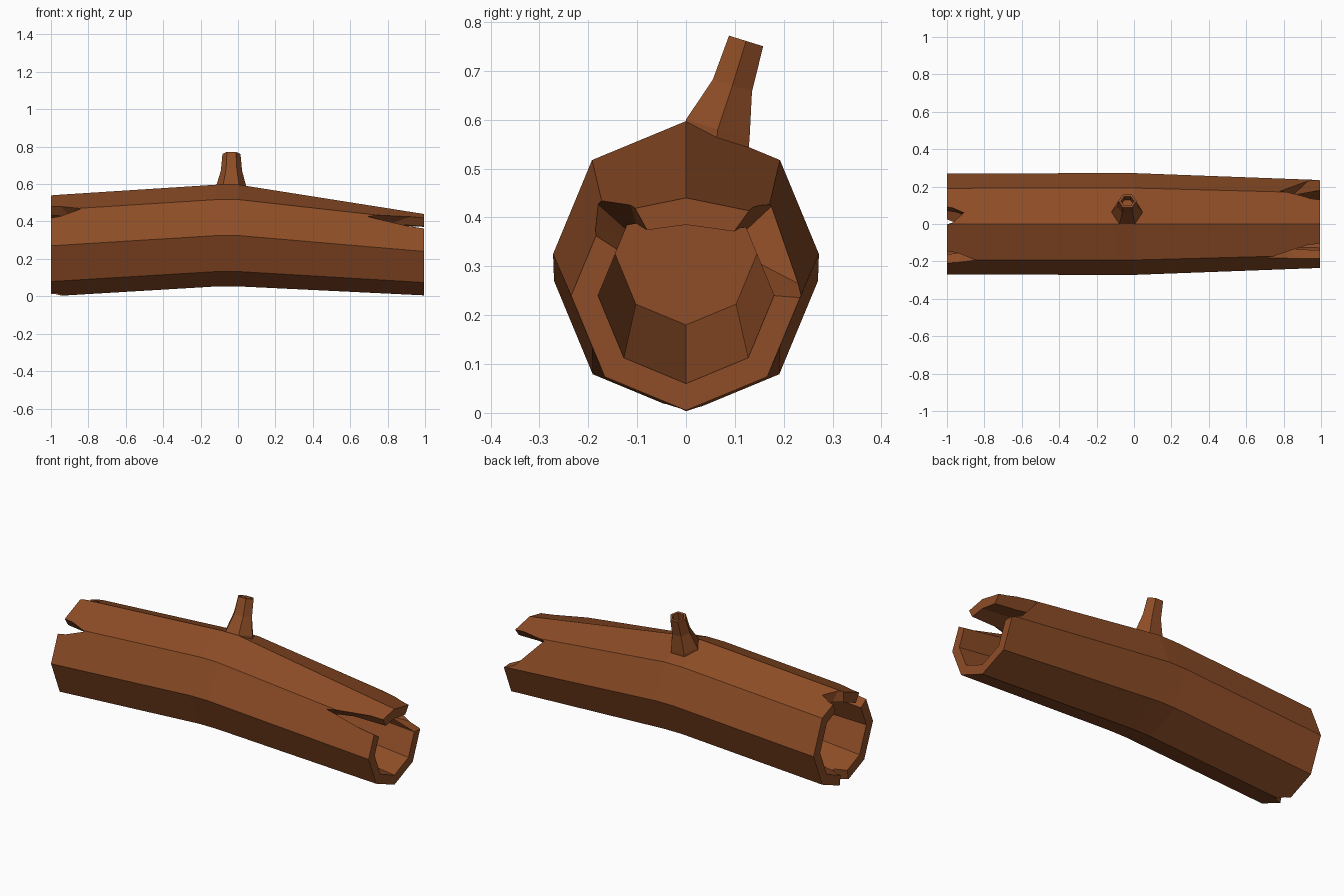
import bpy, bmesh
from math import cos, sin, pi
from mathutils import Vector

cube = bpy.data.objects.get("Cube")
if cube:
    bpy.data.objects.remove(cube, do_unlink=True)

bark = bpy.data.materials.new("brown_bark")
bark.use_nodes = True
colour = (0.27, 0.074, 0.02, 1)
bark.diffuse_color = colour
bsdf = next(n for n in bark.node_tree.nodes if n.type == 'BSDF_PRINCIPLED')
bsdf.inputs["Base Color"].default_value = colour
bsdf.inputs["Roughness"].default_value = 0.9


def finish(bm, name):
    bmesh.ops.recalc_face_normals(bm, faces=bm.faces)
    mesh = bpy.data.meshes.new(name)
    bm.to_mesh(mesh)
    bm.free()
    obj = bpy.data.objects.new(name, mesh)
    bpy.context.collection.objects.link(obj)
    mesh.materials.append(bark)
    return obj


def loft(name, rings):
    """Skin a list of equal point rings and cap both ends."""
    bm = bmesh.new()
    loops = [[bm.verts.new(p) for p in ring] for ring in rings]
    n = len(loops[0])
    for a, b in zip(loops, loops[1:]):
        for i in range(n):
            j = (i + 1) % n
            bm.faces.new((a[i], a[j], b[j], b[i]))
    bm.faces.new(loops[0])
    bm.faces.new(loops[-1])
    return finish(bm, name)


def log_ring(x, z, r, drop=0):
    """Octagon across the log with a corner on top, which may be lowered."""
    ring = [Vector((x, r * sin(i * pi / 4), z + r * cos(i * pi / 4))) for i in range(8)]
    ring[0].z -= drop
    return ring


# Hollow log: left cavity, outer bark, right cavity
log = loft("hollow_log", [
    log_ring(-0.15, 0.325, 0.145),
    log_ring(-1, 0.27, 0.21),
    log_ring(-1, 0.27, 0.27),
    log_ring(-0.11, 0.325, 0.272),
    log_ring(0, 0.325, 0.272),
    log_ring(0.995, 0.24, 0.235, 0.035),
    log_ring(0.995, 0.24, 0.18, 0.035),
    log_ring(0.05, 0.325, 0.145),
])


def axis_height(x):
    return 0.325 + (0.055 * x if x < 0 else -0.085 * x)


def split_log(tip, side_a, side_b, inner=0.5):
    """Cut a V-shaped crack through the wall, from an inner tip to the log end."""
    tip, side_a, side_b = map(Vector, (tip, side_a, side_b))
    bm = bmesh.new()
    for p in (tip, tip + (side_a - tip) * 1.15, tip + (side_b - tip) * 1.15):
        centre = Vector((p.x, 0, axis_height(p.x)))
        for scale in (inner, 1.35):
            bm.verts.new(centre + (p - centre) * scale)
    bmesh.ops.convex_hull(bm, input=bm.verts)
    cutter = finish(bm, "crack_cutter")
    cutter.hide_render = True
    mod = log.modifiers.new("crack", 'BOOLEAN')
    mod.operation = 'DIFFERENCE'
    mod.solver = 'EXACT'
    mod.object = cutter
    bpy.context.view_layer.objects.active = log
    bpy.ops.object.modifier_apply(modifier=mod.name)
    bpy.data.objects.remove(cutter, do_unlink=True)


# Cracks at the left (+x) end: front and wide back
split_log((0.69, -0.178, 0.425), (1, -0.105, 0.41), (1, -0.185, 0.365))
split_log((0.78, 0.172, 0.42), (1, 0.13, 0.41), (1, 0.235, 0.245))
# Cracks at the right (-x) end: front, top and bottom
split_log((-0.84, -0.19, 0.465), (-1, -0.15, 0.48), (-1, -0.205, 0.42))
split_log((-0.91, 0.06, 0.52), (-1, 0.0, 0.54), (-1, 0.09, 0.505))
split_log((-0.93, -0.01, 0.005), (-1, 0.03, 0.015), (-1, -0.045, 0.02), 0.65)


# Broken branch stub with a small hollow tip, leaning back
def branch_ring(x, y, z, rx, ry):
    tilt = -0.31
    ring = []
    for i in range(6):
        dy = ry * sin(i * pi / 3) / sin(pi / 3)
        ring.append((x + rx * cos(i * pi / 3), y + dy, z + tilt * dy))
    return ring


loft("branch_stub", [
    branch_ring(-0.037, 0.06, 0.53, 0.085, 0.065),
    branch_ring(-0.037, 0.065, 0.58, 0.083, 0.065),
    branch_ring(-0.035, 0.095, 0.67, 0.057, 0.04),
    branch_ring(-0.035, 0.123, 0.761, 0.048, 0.035),
    branch_ring(-0.035, 0.123, 0.761, 0.035, 0.024),
    branch_ring(-0.035, 0.11, 0.72, 0.03, 0.018),
])
